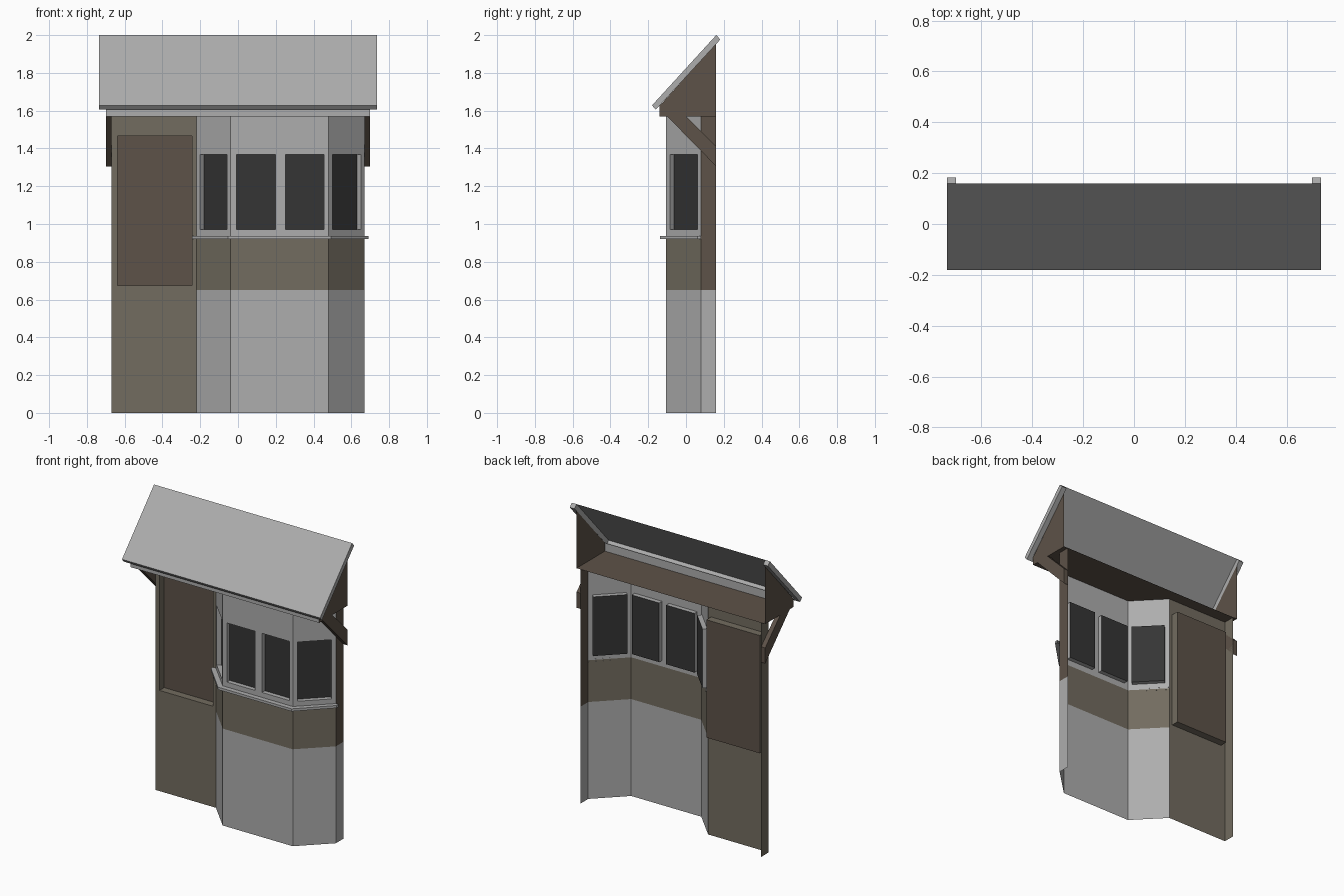
import bpy
from mathutils import Vector

if "Cube" in bpy.data.objects:
    bpy.data.objects.remove(bpy.data.objects["Cube"])


def material(name, rgb):
    m = bpy.data.materials.new(name)
    m.diffuse_color = (*rgb, 1)
    m.use_nodes = True
    m.node_tree.nodes["Principled BSDF"].inputs["Base Color"].default_value = m.diffuse_color
    return m


BROWN = material("brown_timber", (0.11, 0.085, 0.065))
PLASTER = material("aged_plaster", (0.17, 0.15, 0.115))
GLASS = material("dark_glass", (0.035, 0.035, 0.035))
GREY = material("grey_paint", (0.42, 0.42, 0.42))


def make(name, verts, faces, mats=(GREY,), indices=None):
    me = bpy.data.meshes.new(name)
    me.from_pydata(verts, [], faces)
    for m in mats:
        me.materials.append(m)
    for p, i in zip(me.polygons, indices or []):
        p.material_index = i
    me.update()
    ob = bpy.data.objects.new(name, me)
    bpy.context.collection.objects.link(ob)
    return ob


def prism(name, profile, x0, x1, mat=GREY):
    """Closed prism: (y, z) profile, counter-clockwise seen from +x."""
    n = len(profile)
    verts = [(x, y, z) for x in (x0, x1) for y, z in profile]
    faces = [tuple(reversed(range(n))), tuple(range(n, 2 * n))]
    faces += [(i, (i + 1) % n, n + (i + 1) % n, n + i) for i in range(n)]
    return make(name, verts, faces, (mat,))


def panel(name, a, b, z0, z1, mat, openings=(), vz=None, depth=0.03, fill=GLASS):
    """Wall from plan point a to b with recessed openings (u ranges along the wall)."""
    a, b = Vector((*a, 0)), Vector((*b, 0))
    d = b - a
    inward = Vector((-d.y, d.x, 0)).normalized() * depth
    verts, faces, idx = [], [], []

    def point(u, z, back=False):
        return a + d * u + Vector((0, 0, z)) + (inward if back else Vector())

    def quad(pts, m):
        k = len(verts)
        verts.extend(pts)
        faces.append((k, k + 1, k + 2, k + 3))
        idx.append(m)

    us = sorted({0, 1, *[u for o in openings for u in o]})
    zs = [z0, *(vz or ()), z1]
    for u0, u1 in zip(us, us[1:]):
        for j, (v0, v1) in enumerate(zip(zs, zs[1:])):
            c = [(u0, v0), (u1, v0), (u1, v1), (u0, v1)]
            if j == 1 and (u0, u1) in openings:
                quad([point(*p, True) for p in c], 1)
                for p, q in zip(c, c[1:] + c[:1]):
                    quad([point(*p), point(*q), point(*q, True), point(*p, True)], 0)
            else:
                quad([point(*p) for p in c], 0)
    return make(name, verts, faces, (mat, fill), idx)


# Plan of the facade, left to right
TOP, BAND, SILL = 1.57, 0.65, 0.93
plan = [(-0.67, 0.16), (-0.67, 0.08), (-0.22, 0.08), (-0.04, -0.105),
        (0.48, -0.105), (0.67, 0.08), (0.67, 0.16)]

# Left wall with its recessed panel, and its side return
panel("left_return", plan[0], plan[1], 0, TOP, PLASTER)
panel("left_wall", plan[1], plan[2], 0, TOP, PLASTER,
      [(0.07, 0.95)], (0.675, 1.465), 0.05, BROWN)

# Bay: plinth, brown band, glazed upper wall
panes = [[(0.11, 0.9)], [(0.06, 0.46), (0.56, 0.95)], [(0.11, 0.9)]]
for side, a, b, openings in zip(("left", "front", "right"), plan[2:5], plan[3:6], panes):
    panel(f"bay_{side}_plinth", a, b, 0, BAND, GREY)
    panel(f"bay_{side}_band", a, b, BAND, SILL, PLASTER)
    panel(f"bay_{side}_windows", a, b, SILL, TOP, GREY, openings, (0.97, 1.367))

# Right side return
panel("right_return_lower", plan[5], plan[6], 0, BAND, GREY)
panel("right_return_upper", plan[5], plan[6], BAND, TOP, BROWN)

# Window sill following the bay
outer = [(-0.243, 0.08), (-0.243, 0.06), (-0.053, -0.137), (0.493, -0.137), (0.69, 0.06), (0.69, 0.08)]
inner = [(-0.22, 0.08), (-0.218, 0.079), *plan[3:5], (0.668, 0.079), (0.67, 0.08)]
verts = [(x, y, z) for z in (0.92, 0.937) for ring in (outer, inner) for x, y in ring]
faces = []
for i in range(5):
    faces += [(i, i + 1, i + 13, i + 12), (i + 12, i + 13, i + 19, i + 18),
              (i + 1, i, i + 6, i + 7)]
make("window_sill", verts, faces)

# Eaves box, open at the top and back
X, F, B, E = 0.70, -0.14, 0.16, 1.625
make("eaves_fascia", [(-X, F, TOP), (X, F, TOP), (X, F, E), (-X, F, E)], [(0, 1, 2, 3)])
make("eaves_soffit", [(-X, F, TOP), (X, F, TOP), (X, B, TOP), (-X, B, TOP)],
     [(3, 2, 1, 0)], (BROWN,))

# Gable ends, eaves ends, braces and barge boards, on both sides
slope = [(-0.18, 1.628), (-0.16, 1.605), (0.182, 1.977), (0.16, 2.0)]
for s, side in ((-1, "left"), (1, "right")):
    x = s * X
    order = (0, 1, 2, 3) if s > 0 else (3, 2, 1, 0)
    make(f"{side}_eaves_end", [(x, F, TOP), (x, B, TOP), (x, B, E), (x, F, E)],
         [order], (BROWN,))
    make(f"{side}_gable", [(x, F, E), (x, B, E), (x, B, 1.955)],
         [(0, 1, 2) if s > 0 else (2, 1, 0)], (BROWN,))
    x0, x1 = sorted((s * 0.67, x))
    prism(f"{side}_brace", [(-0.10, TOP), (0.16, 1.305), (0.16, 1.41), (0, TOP)], x0, x1, BROWN)
    x0, x1 = sorted((x, s * 0.735))
    prism(f"{side}_barge_board", slope, x0, x1)

# Roof sheet between the barge boards, with its front lip
prof = [(B, 2.0), slope[0], slope[1], (F, E)]
make("roof", [(x, y, z) for y, z in prof for x in (-X, X)],
     [(2, 3, 1, 0), (4, 5, 3, 2), (6, 7, 5, 4)])
